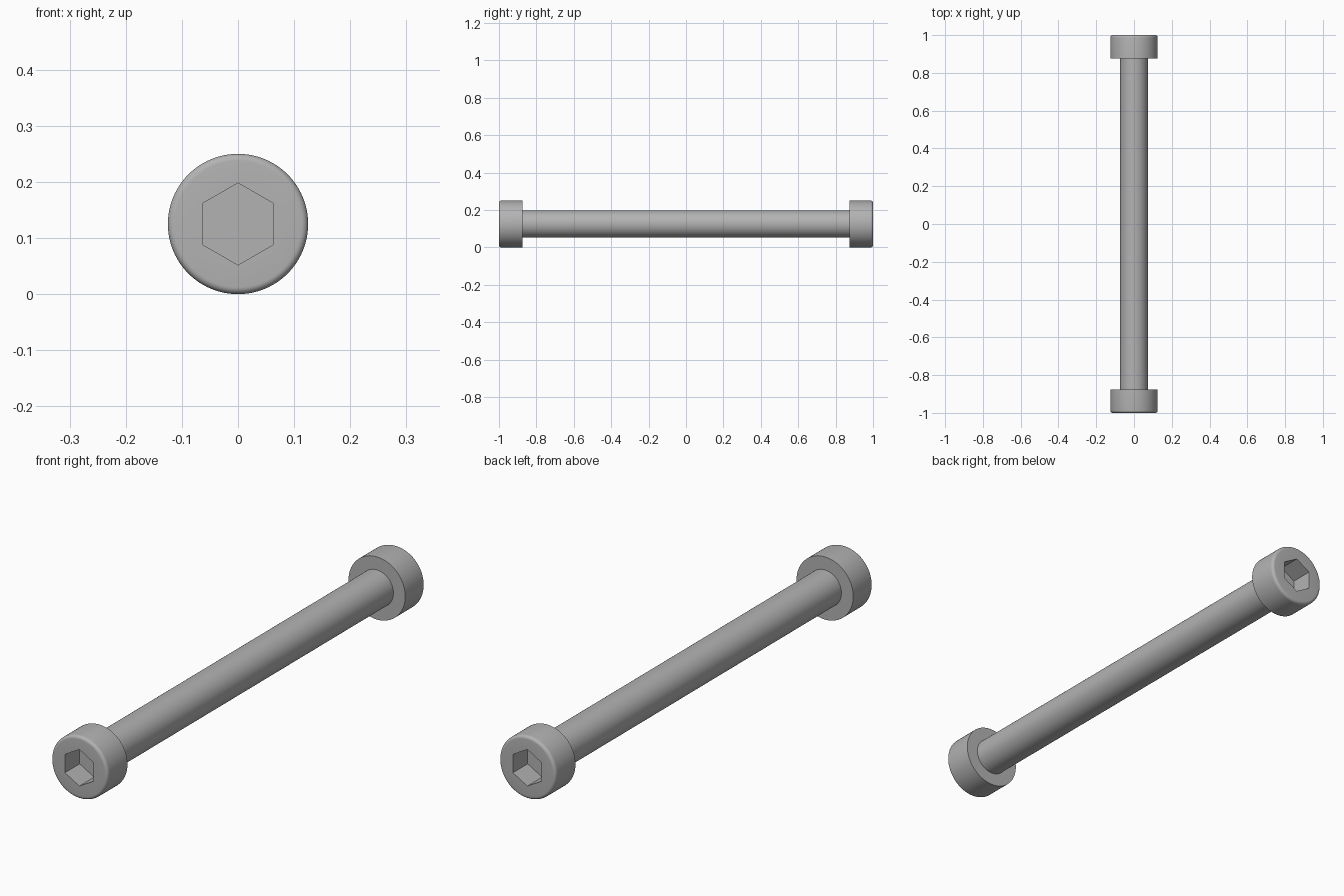
import bpy, bmesh, math

cube = bpy.data.objects.get("Cube")
if cube:
    bpy.data.objects.remove(cube, do_unlink=True)

SIDES = 96
HEAD_R, SHAFT_R, HEX_R = 0.125, 0.073, 0.073
HALF, HEAD_LEN, DEPTH, FILLET = 1.0, 0.125, 0.093, 0.0125

steel = bpy.data.materials.new("grey steel")
steel.use_nodes = True
colour = (0.45, 0.45, 0.45, 1)
steel.diffuse_color = colour
steel.node_tree.nodes["Principled BSDF"].inputs["Base Color"].default_value = colour


def round_radius(r):
    return lambda a: r


def hex_radius(a):
    # Distance to a hexagon outline with a corner pointing up
    sector = math.radians(60)
    offset = (a + sector / 2) % sector - sector / 2
    return HEX_R * math.cos(sector / 2) / math.cos(offset)


def loft(name, rings, cap_end=False):
    """Skin a list of (y, radius function) rings along the y axis."""
    bm = bmesh.new()
    loops = []
    for y, radius in rings:
        loop = []
        for i in range(SIDES):
            a = math.tau * i / SIDES
            r = radius(a)
            loop.append(bm.verts.new((r * math.cos(a), y, r * math.sin(a))))
        loops.append(loop)
    for p, q in zip(loops, loops[1:]):
        for i in range(SIDES):
            j = (i + 1) % SIDES
            bm.faces.new((p[i], p[j], q[j], q[i]))
    if cap_end:
        bm.faces.new(loops[-1])
    bmesh.ops.recalc_face_normals(bm, faces=bm.faces)
    # An open skin must face away from the axis on its widest wall
    bm.faces.ensure_lookup_table()
    wall = max(bm.faces, key=lambda f: f.calc_center_median().xz.length)
    if wall.normal.xz.dot(wall.calc_center_median().xz) < 0:
        bmesh.ops.reverse_faces(bm, faces=bm.faces)
    mesh = bpy.data.meshes.new(name)
    bm.to_mesh(mesh)
    bm.free()
    mesh.materials.append(steel)
    obj = bpy.data.objects.new(name, mesh)
    bpy.context.collection.objects.link(obj)
    bpy.ops.object.select_all(action="DESELECT")
    obj.select_set(True)
    bpy.context.view_layer.objects.active = obj
    bpy.ops.object.shade_smooth_by_angle(angle=math.radians(30))
    obj.location.z = HEAD_R
    return obj


# Shaft between the two heads
inner = HALF - HEAD_LEN
loft("shaft", [(-inner, round_radius(SHAFT_R)), (inner, round_radius(SHAFT_R))])

# Head: shoulder, side wall, rounded rim, flat face and hexagonal socket
rings = [(-inner, round_radius(SHAFT_R)), (-inner, round_radius(HEAD_R))]
for k in range(7):
    t = math.radians(15 * k)
    rings.append((-HALF + FILLET * (1 - math.sin(t)),
                  round_radius(HEAD_R - FILLET * (1 - math.cos(t)))))
rings += [(-HALF, hex_radius), (-HALF + DEPTH, hex_radius)]
heads = loft("socket_heads", rings, cap_end=True)

# Matching head on the other end
mirror = heads.modifiers.new("Mirror", "MIRROR")
mirror.use_axis = (False, True, False)
mirror.use_mirror_merge = False
